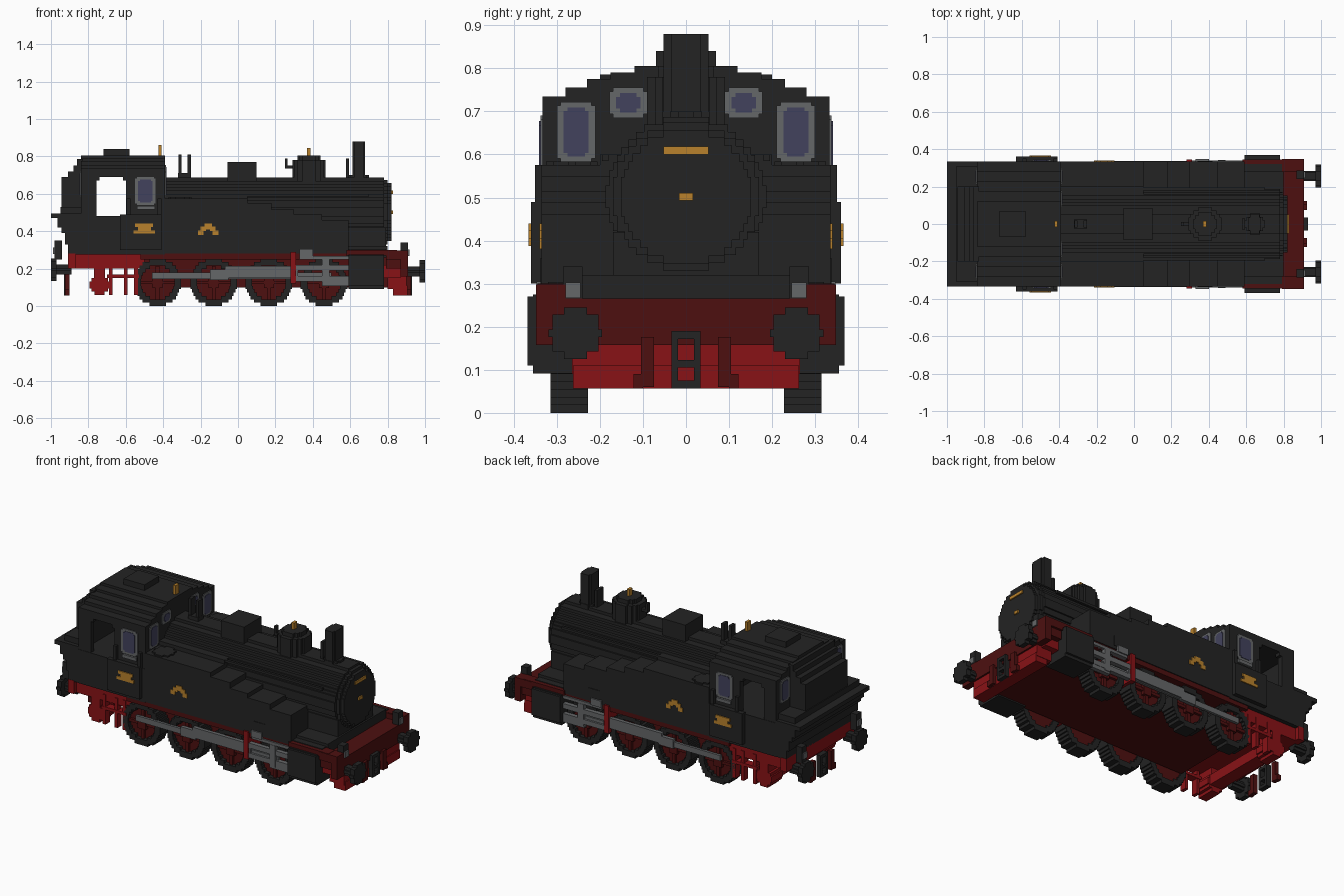
import bpy
import bmesh
from math import sqrt

STEP = .0178  # size of one block

default_cube = bpy.data.objects.get("Cube")
if default_cube:
    bpy.data.objects.remove(default_cube)


def material(name, *rgb):
    mat = bpy.data.materials.new(name)
    mat.use_nodes = True
    mat.diffuse_color = (*rgb, 1)
    mat.node_tree.nodes["Principled BSDF"].inputs["Base Color"].default_value = (*rgb, 1)
    return mat


black = material("soot black", .017, .017, .017)
dark_red = material("dark red", .075, .005, .005)
red = material("bright red", .25, .006, .008)
grey = material("steel grey", .13, .135, .14)
glass = material("blue glass", .055, .055, .11)
gold = material("brass", .48, .22, .025)


def box(x, y, z):
    """One block; a single y value means symmetric about the centre line."""
    return x, (y if isinstance(y, tuple) else (-y, y)), z


def disc(axis, span, center, radius, hole=0):
    """Stepped disc or ring made of block rows, along the named axis."""
    rows = max(2, round(2 * radius / STEP))
    height = 2 * radius / rows
    blocks = []
    for i in range(rows):
        low = -radius + i * height
        mid = abs(low + height / 2)
        outer = max(1, round(sqrt(radius ** 2 - mid ** 2) / STEP * 2)) * STEP / 2
        pieces = [(-outer, outer)]
        if mid < hole:
            inner = sqrt(hole ** 2 - mid ** 2)
            pieces = [(-outer, -inner), (inner, outer)]
        for start, end in pieces:
            across = (center[0] + start, center[0] + end)
            along = (center[1] + low, center[1] + low + height)
            blocks.append({"x": (span, across, along),
                           "y": (across, span, along),
                           "z": (across, along, span)}[axis])
    return blocks


def part(name, mat, *blocks, mirror=False):
    """One object from blocks, optionally mirrored to the other side."""
    bm = bmesh.new()
    flat = []
    for item in blocks:
        flat.extend(item if isinstance(item, list) else [item])
    for spans in flat:
        cube = bmesh.ops.create_cube(bm, size=1)
        for vert in cube["verts"]:
            for k, (low, high) in enumerate(spans):
                vert.co[k] = low if vert.co[k] < 0 else high
    mesh = bpy.data.meshes.new(name)
    bm.to_mesh(mesh)
    bm.free()
    mesh.materials.append(mat)
    obj = bpy.data.objects.new(name, mesh)
    bpy.context.collection.objects.link(obj)
    if mirror:
        mod = obj.modifiers.new("Mirror", "MIRROR")
        mod.use_axis = (False, True, False)
        mod.use_mirror_merge = False
    return obj


def window(name, axis, face, out, across, z):
    """Rounded grey frame and glass plate on a wall, mirrored."""
    for label, mat, rim, thick in (("frame", grey, 0, .005), ("pane", glass, .016, .008)):
        depth = tuple(sorted((face, face + out * thick)))
        plates = []
        for a, b in ((0, STEP), (STEP, 0)):
            wide = (across[0] + rim + a / 2, across[1] - rim - a / 2)
            tall = (z[0] + rim * .8 + b / 2, z[1] - rim * .8 - b / 2)
            plates.append((depth, wide, tall) if axis == "x" else (wide, depth, tall))
        part(name + "_" + label, mat, *plates, mirror=True)


# Boiler and smokebox
part("boiler", black, disc("x", (-.4, .78), (0, .502), .185))
part("smokebox_rim", black, disc("x", (.77, .8), (0, .502), .172))
part("smokebox_door", black, disc("x", (.79, .82), (0, .502), .155))
part("smokebox_saddle", black, box(x=(.5, .79), y=.17, z=(.28, .42)))
part("front_platform", black, box(x=(.56, .8), y=.28, z=(.26, .32)),
     box(x=(.56, .79), y=.32, z=(.28, .304)))
part("door_brass", gold, box(x=(.8, .828), y=.052, z=(.6, .618)),
     box(x=(.8, .828), y=.016, z=(.493, .511)))

# Side tanks stepping down towards the front
ends_and_tops = ((-.39, .6), (.05, .576), (.18, .55), (.3, .515), (.45, .49), (.59, .46))
slopes = []
for (start, _), (end, top) in zip(ends_and_tops, ends_and_tops[1:]):
    slopes.append(box(x=(start, end), y=(.08, .335), z=(.28, top)))
part("side_tanks", black, *slopes, mirror=True)
part("tank_shoulders", black, box(x=(-.39, .05), y=(.1, .2), z=(.55, .6)), mirror=True)
part("tank_fillers", black, disc("z", (.56, .584), (-.31, .265), .06), mirror=True)
part("tank_front_boxes", black, box(x=(.34, .42), y=(.3, .338), z=(.3, .36)), mirror=True)
part("tank_badges", gold, box(x=(-.18, -.14), y=(.3, .34), z=(.41, .44)),
     box(x=(-.2, -.17), y=(.3, .34), z=(.4, .425)),
     box(x=(-.15, -.12), y=(.3, .34), z=(.4, .425)),
     box(x=(-.215, -.185), y=(.3, .34), z=(.38, .405)),
     box(x=(-.135, -.105), y=(.3, .34), z=(.38, .405)), mirror=True)

# Fittings on top of the boiler
part("chimney", black, box(x=(.62, .672), y=.052, z=(.66, .88)),
     box(x=(.612, .68), y=.035, z=(.66, .88)), disc("z", (.66, .7), (.646, 0), .055))
part("chimney_pipe", black, box(x=(.577, .593), y=.03, z=(.66, .79)))
part("steam_dome", black, disc("z", (.65, .78), (.38, 0), .09),
     disc("z", (.77, .805), (.38, 0), .065))
part("dome_valve", gold, box(x=(.37, .388), y=.015, z=(.8, .845)))
part("dome_pipe", black, box(x=(.25, .3), y=.012, z=(.735, .752)),
     box(x=(.25, .265), y=.012, z=(.74, .79)))
part("sand_box", black, box(x=(-.055, .1), y=.085, z=(.66, .77)))
for post in (-.31, -.26):
    part("generator_post", black, box(x=(post - .009, post + .009), y=.02, z=(.67, .81)))
part("generator", black, box(x=(-.32, -.25), y=.025, z=(.67, .71)))
part("handrails", black, box(x=(-.39, .7), y=(.18, .195), z=(.585, .6)), mirror=True)

# Cab with open doorways
part("cab_base", black, box(x=(-.84, -.39), y=.335, z=(.275, .48)))
part("cab_side_walls", black, box(x=(-.598, -.39), y=(.3, .333), z=(.47, .71)),
     box(x=(-.84, -.757), y=(.3, .333), z=(.47, .71)),
     box(x=(-.76, -.74), y=(.3, .333), z=(.67, .71)),
     box(x=(-.615, -.59), y=(.3, .333), z=(.67, .71)), mirror=True)
part("cab_end_walls", black, box(x=(-.415, -.39), y=.328, z=(.47, .71)),
     box(x=(-.84, -.815), y=.328, z=(.47, .71)))
layers = ((.333, .735), (.28, .755), (.23, .775), (.175, .79), (.12, .805))
part("cab_roof", black, *[box(x=(-.84, -.39), y=half, z=(.69, top)) for half, top in layers])
part("roof_vent", black, box(x=(-.72, -.58), y=.07, z=(.8, .84)))
part("whistle", gold, box(x=(-.425, -.408), y=.016, z=(.8, .86)))
part("cab_side_panels", black, box(x=(-.63, -.41), y=(.33, .36), z=(.3, .49)),
     box(x=(-.595, -.575), y=(.32, .35), z=(.48, .575)),
     box(x=(-.43, -.41), y=(.32, .35), z=(.48, .575)), mirror=True)
part("window_ledges", grey, box(x=(-.54, -.445), y=(.32, .345), z=(.515, .535)), mirror=True)
part("number_plates", gold, box(x=(-.55, -.455), y=(.35, .366), z=(.422, .44)),
     box(x=(-.535, -.465), y=(.35, .366), z=(.405, .422)),
     box(x=(-.56, -.445), y=(.35, .366), z=(.387, .405)), mirror=True)
window("cab_side_window", "y", .333, 1, across=(-.55, -.44), z=(.54, .69))
window("cab_front_window", "x", -.39, 1, across=(.21, .3), z=(.582, .722))
window("cab_upper_window", "x", -.39, 1, across=(.09, .178), z=(.685, .755))
window("cab_rear_window", "x", -.84, -1, across=(.21, .3), z=(.582, .722))

# Coal bunker with flared rim and sloped hopper
flare = ((-.91, .275, .34), (-.925, .33, .4), (-.945, .39, .44),
         (-.965, .42, .475), (-1, .47, .495))
part("coal_bunker", black, *[box(x=(back, -.83), y=.333, z=(low, top))
                             for back, low, top in flare])
hopper = ((-.945, .69), (-.91, .72), (-.88, .75), (-.86, .785))
part("coal_hopper", black, *[box(x=(back, -.83), y=.2, z=(.48, top)) for back, top in hopper],
     box(x=(-.95, -.83), y=.31, z=(.48, .53)))

# Frame and running boards
part("main_frame", dark_red, box(x=(-.52, .8), y=.225, z=(.1, .27)))
part("running_boards", dark_red, box(x=(-.52, .58), y=(.2, .33), z=(.25, .285)),
     box(x=(.58, .85), y=(.285, .345), z=(.27, .3)), mirror=True)
part("rear_frame", red, box(x=(-.88, -.5), y=.31, z=(.2, .28)))
part("rear_beam", red, box(x=(-.91, -.87), y=.335, z=(.2, .28)))
part("front_beam", dark_red, box(x=(.79, .91), y=.335, z=(.2, .266)),
     box(x=(.87, .91), y=.348, z=(.158, .266)))
part("front_beam_corners", dark_red, box(x=(.79, .91), y=(.28, .348), z=(.25, .298)),
     mirror=True)
part("front_apron", red, box(x=(.77, .87), y=.3, z=(.15, .22)),
     box(x=(.8, .9), y=.265, z=(.09, .16)), box(x=(.83, .905), y=.262, z=(.057, .11)))
part("rear_axle_boxes", red, disc("y", (.2, .31), (-.74, .113), .055),
     box(x=(-.77, -.71), y=(.2, .31), z=(.12, .21)), mirror=True)
part("rear_bar", red, box(x=(-.78, -.7), y=.25, z=(.09, .15)))
for step_x in (-.68, -.6, -.545):
    part("cab_step_post", red, box(x=(step_x - .01, step_x + .01), y=(.275, .315),
                                   z=(.06, .24)), mirror=True)
part("cab_steps", red, box(x=(-.7, -.53), y=(.27, .317), z=(.15, .168)), mirror=True)

# Wheels
for axle in (-.43, -.13, .165, .46):
    hub = (axle, .126)
    part("tyres", black, disc("y", (.228, .315), hub, .126, hole=.09), mirror=True)
    part("wheel_centres", dark_red, disc("y", (.235, .29), hub, .1), mirror=True)
    part("wheel_spokes", dark_red, disc("y", (.28, .312), hub, .03),
         box(x=(axle - .01, axle + .01), y=(.28, .305), z=(.035, .215)),
         box(x=(axle - .09, axle + .09), y=(.28, .305), z=(.117, .135)), mirror=True)

# Cylinders and motion
part("cylinders", black, box(x=(.59, .78), y=(.2, .355), z=(.092, .275)),
     box(x=(.59, .78), y=(.3, .368), z=(.11, .27)), mirror=True)
part("coupling_rods", grey, box(x=(-.46, .5), y=(.312, .328), z=(.145, .178)), mirror=True)
part("connecting_rods", grey, box(x=(-.07, .32), y=(.315, .337), z=(.15, .213)),
     box(x=(-.15, -.05), y=(.315, .337), z=(.14, .195)), mirror=True)
part("slide_bars", grey, box(x=(.31, .59), y=(.312, .34), z=(.19, .22)),
     box(x=(.31, .59), y=(.312, .34), z=(.13, .16)),
     box(x=(.45, .59), y=(.312, .338), z=(.107, .135)),
     box(x=(.33, .59), y=(.312, .34), z=(.25, .268)),
     box(x=(.45, .49), y=(.312, .342), z=(.12, .25)),
     box(x=(.33, .4), y=(.312, .347), z=(.265, .305)), mirror=True)
part("motion_brackets", red, box(x=(.28, .31), y=(.22, .346), z=(.12, .288)), mirror=True)

# Buffers, lamps, couplings and hoses at both ends
for end, sign, level, lamp in (("front", 1, .185, .87), ("rear", -1, .195, .94)):
    def reach(near, far):
        return tuple(sorted((sign * near, sign * far)))
    light = level + .1
    part(end + "_buffers", black, disc("x", reach(.97, 1), (.257, level), .06),
         disc("x", reach(.89, .98), (.257, level), .026), mirror=True)
    part(end + "_lamps", black, box(x=reach(lamp, lamp + .04), y=(.24, .285),
                                    z=(light - .045, light + .055)), mirror=True)
    part(end + "_lamp_lenses", grey, box(x=reach(lamp + .03, lamp + .048), y=(.245, .28),
                                         z=(light - STEP, light + STEP)), mirror=True)
    part(end + "_coupling_sides", black, box(x=reach(.9, .93), y=(.018, .034),
                                             z=(.057, .19)), mirror=True)
    part(end + "_coupling_links", black, *[box(x=reach(.9, .93), y=.03, z=(low, low + STEP))
                                           for low in (.057, .105, .172)])
    part(end + "_hoses", dark_red, box(x=reach(.9, .925), y=(.074, .105), z=(.06, .176)),
         box(x=reach(.9, .925), y=(.1, .122), z=(.057, .09)), mirror=True)
